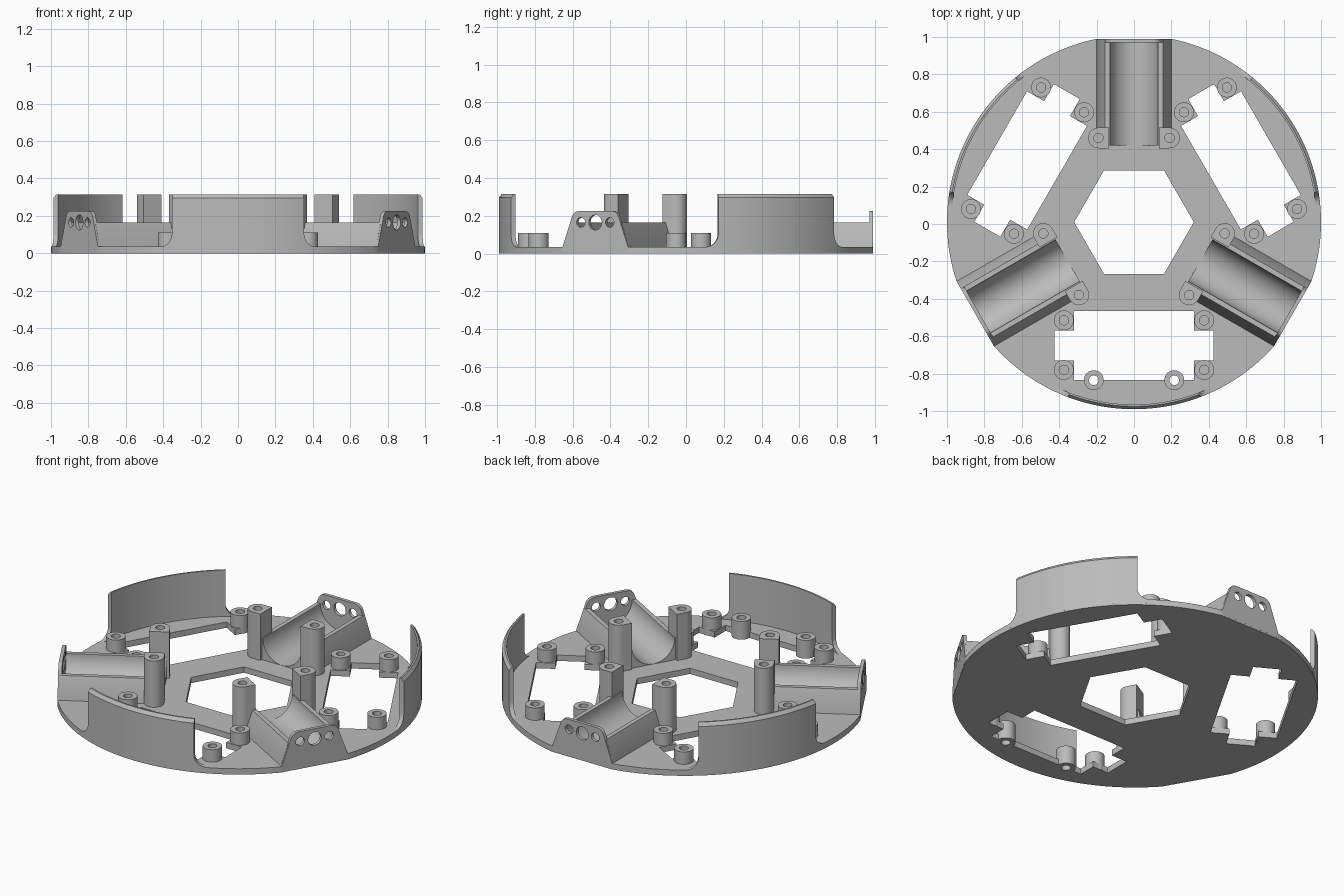
import bpy
import bmesh
from math import sin, cos, pi, radians, sqrt
from mathutils import Matrix

cube = bpy.data.objects.get("Cube")
if cube:
    bpy.data.objects.remove(cube, do_unlink=True)

grey = bpy.data.materials.new("plain grey")
grey.use_nodes = True
COLOUR = (0.5, 0.5, 0.5, 1)
grey.diffuse_color = COLOUR
grey.node_tree.nodes["Principled BSDF"].inputs["Base Color"].default_value = COLOUR

CENTRE = Matrix.Translation((0, 0.01, 0))
UPRIGHT = Matrix.Rotation(pi / 2, 4, 'X')   # turns a flat profile to run along y
BASE, WALL_TOP, BOSS_TOP = 0.035, 0.315, 0.11


def turn(i):
    return CENTRE @ Matrix.Rotation(i * 2 * pi / 3, 4, 'Z')


def arc(cx, cy, r, a0, a1, n):
    angles = [radians(a0 + (a1 - a0) * i / n) for i in range(n + 1)]
    return [(cx + r * cos(a), cy + r * sin(a)) for a in angles]


def circle(cx, cy, r, n=32):
    return arc(cx, cy, r, 0, 360, n)[:-1]


def add_object(name, bm, matrix):
    bmesh.ops.recalc_face_normals(bm, faces=bm.faces)
    mesh = bpy.data.meshes.new(name)
    bm.to_mesh(mesh)
    bm.free()
    for p in mesh.polygons:
        p.use_smooth = True
    mesh.set_sharp_from_angle(angle=radians(30))
    mesh.materials.append(grey)
    obj = bpy.data.objects.new(name, mesh)
    obj.matrix_world = matrix
    bpy.context.collection.objects.link(obj)
    return obj


def prism(name, loops, z0, z1, matrix):
    """Extrude an outline; further loops become holes."""
    curve = bpy.data.curves.new(name + "_outline", 'CURVE')
    curve.dimensions = '2D'
    curve.fill_mode = 'BOTH'
    curve.extrude = (z1 - z0) / 2
    for loop in loops:
        spline = curve.splines.new('POLY')
        spline.points.add(len(loop) - 1)
        for point, (x, y) in zip(spline.points, loop):
            point.co = (x, y, 0, 1)
        spline.use_cyclic_u = True
    temp = bpy.data.objects.new(name + "_outline", curve)
    bpy.context.collection.objects.link(temp)
    bpy.context.view_layer.update()
    graph = bpy.context.evaluated_depsgraph_get()
    filled = bpy.data.meshes.new_from_object(temp.evaluated_get(graph))
    bm = bmesh.new()
    bm.from_mesh(filled)
    bpy.data.objects.remove(temp)
    bpy.data.curves.remove(curve)
    bpy.data.meshes.remove(filled)
    bmesh.ops.remove_doubles(bm, verts=bm.verts, dist=1e-5)
    bmesh.ops.translate(bm, verts=bm.verts, vec=(0, 0, (z0 + z1) / 2))
    return add_object(name, bm, matrix)


def rotated(points, i):
    a = i * 2 * pi / 3
    return [(x * cos(a) - y * sin(a), x * sin(a) + y * cos(a)) for x, y in points]


# Base disc: three flats, hexagonal centre hole and three cross-shaped windows
def window(notched):
    right = [(0.32, -0.845), (0.32, -0.74), (0.425, -0.74),
             (0.425, -0.58), (0.32, -0.58), (0.32, -0.475)]
    notches = []
    if notched:
        for x in (-0.215, 0.215):
            notches += arc(x, -0.845, 0.04, 180, 360, 12)
    return notches + right + [(-x, y) for x, y in reversed(right)]


rim = []
for i in range(3):
    rim += arc(0, 0, 1, 101.54 + 120 * i, 198.46 + 120 * i, 48)
windows = [rotated(window(i == 0), i) for i in range(3)]
prism("base_disc", [rim, circle(0, 0, 0.32, 6)] + windows, 0, BASE, CENTRE)


# Curved guard walls with flared feet and a bevelled top edge
def guard_wall(name, matrix):
    half, foot, inner = radians(20.7), 0.07, 0.975
    side = []
    for k in range(9):
        d = foot * (1 - cos(pi / 2 * k / 8))
        h = BASE + foot - sqrt(max(0, foot ** 2 - (foot - d) ** 2))
        side.append((half + d, h))
    columns = [(-a, h, 0) for a, h in reversed(side)]
    columns += [(half * (k / 12 - 1), WALL_TOP, 0.015) for k in range(25)]
    columns += [(a, h, 0) for a, h in side]
    bm = bmesh.new()
    rings = []
    for a, h, bevel in columns:
        section = [(inner, 0.01), (1, 0.01), (1, h - bevel * 1.3),
                   (1 - bevel, h), (inner, h)]
        rings.append([bm.verts.new((r * sin(a), -r * cos(a), z)) for r, z in section])
    for p, q in zip(rings, rings[1:]):
        for j in range(5):
            k = (j + 1) % 5
            bm.faces.new((p[j], p[k], q[k], q[j]))
    bm.faces.new(rings[0])
    bm.faces.new(rings[-1])
    bmesh.ops.remove_doubles(bm, verts=bm.verts, dist=1e-5)
    add_object(name, bm, matrix)


# Blind-drilled pillar: solid lower part and a ring on top
def drilled(name, outline, centre, top, depth, matrix):
    prism(name + "_body", [outline], 0, top - depth, matrix)
    prism(name + "_rim", [outline, circle(*centre, 0.025, 20)],
          top - depth, top, matrix)


# Motor cradle section and its drilled end plate
half_cradle = [(0.2, 0.01), (0.2, BASE), (0.155, 0.165)]
cradle = (half_cradle + arc(0, 0.165, 0.129, 0, -180, 32)
          + [(-x, z) for x, z in reversed(half_cradle)])
half_plate = [(0.2, 0.01), (0.2, BASE)] + arc(0.1, 0.18, 0.045, 20, 90, 8)
plate = half_plate + [(-x, z) for x, z in reversed(half_plate)]
plate_holes = [circle(0, 0.165, 0.04)]
plate_holes += [circle(s * 0.088, 0.165, 0.026, 20) for s in (-1, 1)]

for i in range(3):
    m = turn(i)
    guard_wall(f"guard_wall_{i + 1}", m)
    prism(f"cradle_{i + 1}", [cradle], -0.97, -0.41, m @ UPRIGHT)
    prism(f"end_plate_{i + 1}", [plate] + plate_holes, -0.98, -0.96, m @ UPRIGHT)
    for s, label in ((-1, "right"), (1, "left")):
        # Tall post, round outside and square toward the cradle
        post = arc(0.19, 0.45, 0.055, -90, 90, 16) + [(0.135, 0.505), (0.135, 0.395)]
        post = [(s * x, y) for x, y in post]
        drilled(f"post_{label}_{i + 1}", post, (s * 0.19, 0.45), WALL_TOP, 0.1, m)
        # Short bosses in the window corners
        for y, place in ((-0.525, "inner"), (-0.79, "outer")):
            c = (s * 0.375, y)
            drilled(f"boss_{place}_{label}_{i + 1}", circle(*c, 0.053), c,
                    BOSS_TOP, 0.07, m)

# Two open bosses on the front window edge
for x, label in ((-0.215, "right"), (0.215, "left")):
    prism(f"open_boss_{label}", [circle(x, -0.845, 0.053), circle(x, -0.845, 0.026, 20)],
          0, BOSS_TOP, CENTRE)
